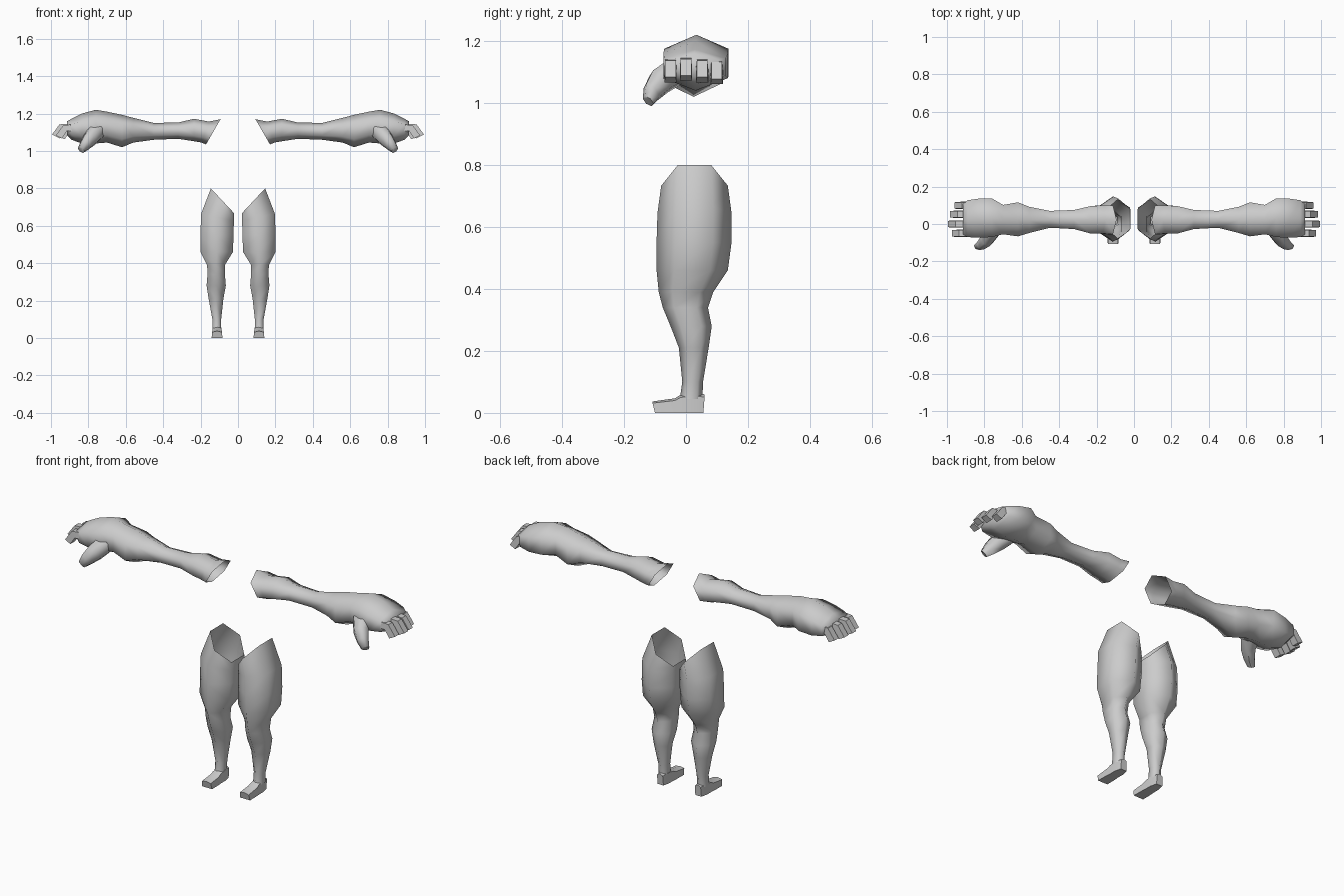
import bpy, bmesh, math
from mathutils import Vector

if "Cube" in bpy.data.objects:
    bpy.data.objects.remove(bpy.data.objects["Cube"])

skin = bpy.data.materials.new("plain grey")
skin.diffuse_color = (0.6, 0.6, 0.6, 1)
skin.use_nodes = True
skin.node_tree.nodes["Principled BSDF"].inputs["Base Color"].default_value = skin.diffuse_color


def loft(name, rings, caps=(False, False), angle=75):
    """Skin a list of point rings and mirror the result to the other side."""
    bm = bmesh.new()
    loops = [[bm.verts.new(p) for p in r] for r in rings]
    n = len(loops[0])
    for a, b in zip(loops, loops[1:]):
        for i in range(n):
            j = (i + 1) % n
            bm.faces.new((a[i], a[j], b[j], b[i]))
    for use, ring in zip(caps, (loops[0], loops[-1])):
        if use:
            bm.faces.new(ring)
    bmesh.ops.recalc_face_normals(bm, faces=bm.faces)
    # open tubes: make sure that the skin faces outwards
    centre = sum((v.co for v in loops[1]), Vector()) / n
    f = min(bm.faces, key=lambda f: (f.calc_center_median() - centre).length)
    if f.normal.dot(f.calc_center_median() - centre) < 0:
        bmesh.ops.reverse_faces(bm, faces=bm.faces)
    me = bpy.data.meshes.new(name)
    bm.to_mesh(me)
    bm.free()
    for p in me.polygons:
        p.use_smooth = True
    me.set_sharp_from_angle(angle=math.radians(angle))
    me.materials.append(skin)
    ob = bpy.data.objects.new(name, me)
    bpy.context.collection.objects.link(ob)
    ob.modifiers.new("mirror", 'MIRROR').use_mirror_merge = False
    return ob


# unit hexagon with its points on the second axis
HEX = [(0, 1), (1, .5), (1, -.5), (0, -1), (-1, -.5), (-1, .5)]


def leg_ring(z, x0, x1, y0, y1, drop=0):
    """Level hexagon; drop slants the ring down towards the inner side."""
    cx, rx, cy, ry = (x0 + x1) / 2, (x1 - x0) / 2, (y0 + y1) / 2, (y1 - y0) / 2
    return [(cx + u * rx, cy + v * ry, z + u * drop) for u, v in HEX]


def arm_ring(x, z0, z1, y0, y1, lean=0):
    """Upright hexagon; lean slants the ring along the arm."""
    cz, rz, cy, ry = (z0 + z1) / 2, (z1 - z0) / 2, (y0 + y1) / 2, (y1 - y0) / 2
    return [(x - v * lean, cy + u * ry, cz + v * rz) for u, v in HEX]


# legs, open and slanted at the hip
loft("leg", [
    leg_ring(.733, .02, .145, -.08, .135, .067),
    leg_ring(.645, .022, .197, -.092, .147, .02),
    leg_ring(.55, .024, .201, -.095, .147),
    leg_ring(.46, .027, .2, -.095, .135),
    leg_ring(.39, .07, .165, -.088, .088),
    leg_ring(.34, .07, .163, -.075, .071),
    leg_ring(.28, .065, .168, -.05, .083),
    leg_ring(.21, .078, .157, -.023, .073),
    leg_ring(.1, .09, .137, -.012, .055),
    leg_ring(.045, .09, .137, -.02, .053)])

# feet
foot = []
for y, top, w, lean in [(.056, .06, .018, -.004), (.02, .065, .026, 0),
                        (-.018, .058, .026, 0), (-.036, .047, .028, 0),
                        (-.1, .037, .029, .008)]:
    cx = .112
    foot.append([(cx - w, y, 0), (cx + w, y, 0),
                 (cx + w * .9, y - lean, top * .85), (cx, y - lean, top),
                 (cx - w * .9, y - lean, top * .85)])
loft("foot", foot, (True, True), 50)

# arms with the palm, open and slanted at the shoulder
loft("arm", [
    arm_ring(.132, 1.035, 1.17, -.055, .1, .039),
    arm_ring(.175, 1.045, 1.157, -.05, .1, .02),
    arm_ring(.235, 1.052, 1.172, -.05, .095),
    arm_ring(.32, 1.065, 1.152, -.027, .075),
    arm_ring(.45, 1.06, 1.15, -.02, .07),
    arm_ring(.56, 1.045, 1.177, -.048, .092),
    arm_ring(.62, 1.02, 1.193, -.066, .116),
    arm_ring(.7, 1.045, 1.21, -.055, .102),
    arm_ring(.76, 1.04, 1.22, -.07, .137),
    arm_ring(.835, 1.04, 1.2, -.073, .135),
    arm_ring(.89, 1.06, 1.172, -.07, .127),
    arm_ring(.915, 1.085, 1.158, -.055, .105)], (False, True))

# four curled fingers
for i, (y, tip, dz) in enumerate([(-.05, .97, 0), (0, .99, .005),
                                  (.052, .98, 0), (.099, .955, -.005)]):
    path = [(.88, 1.125, .4), (tip - .045, 1.122, .55), (tip - .012, 1.075, 1.1)]
    rings = []
    for x, z, tilt in path:
        dx, dzz, w = .018 * math.sin(tilt), .018 * math.cos(tilt), .02
        z += dz
        rings.append([(x - dx, y - w, z - dzz), (x - dx, y + w, z - dzz),
                      (x + dx, y + w * .85, z + dzz), (x + dx, y - w * .85, z + dzz)])
    loft(f"finger_{i + 1}", rings, (True, True), 35)

# thumb
axis = Vector((.5, -.55, -.65)).normalized()
side = axis.cross(Vector((0, 0, 1))).normalized()
up = side.cross(axis)
loft("thumb", [[Vector(c) + side * u * a + up * v * b for u, v in HEX]
               for c, a, b in [((.755, -.02, 1.11), .05, .05),
                               ((.785, -.082, 1.07), .035, .048),
                               ((.815, -.11, 1.035), .026, .036),
                               ((.838, -.122, 1.006), .018, .022)]],
     (True, True), 65)
